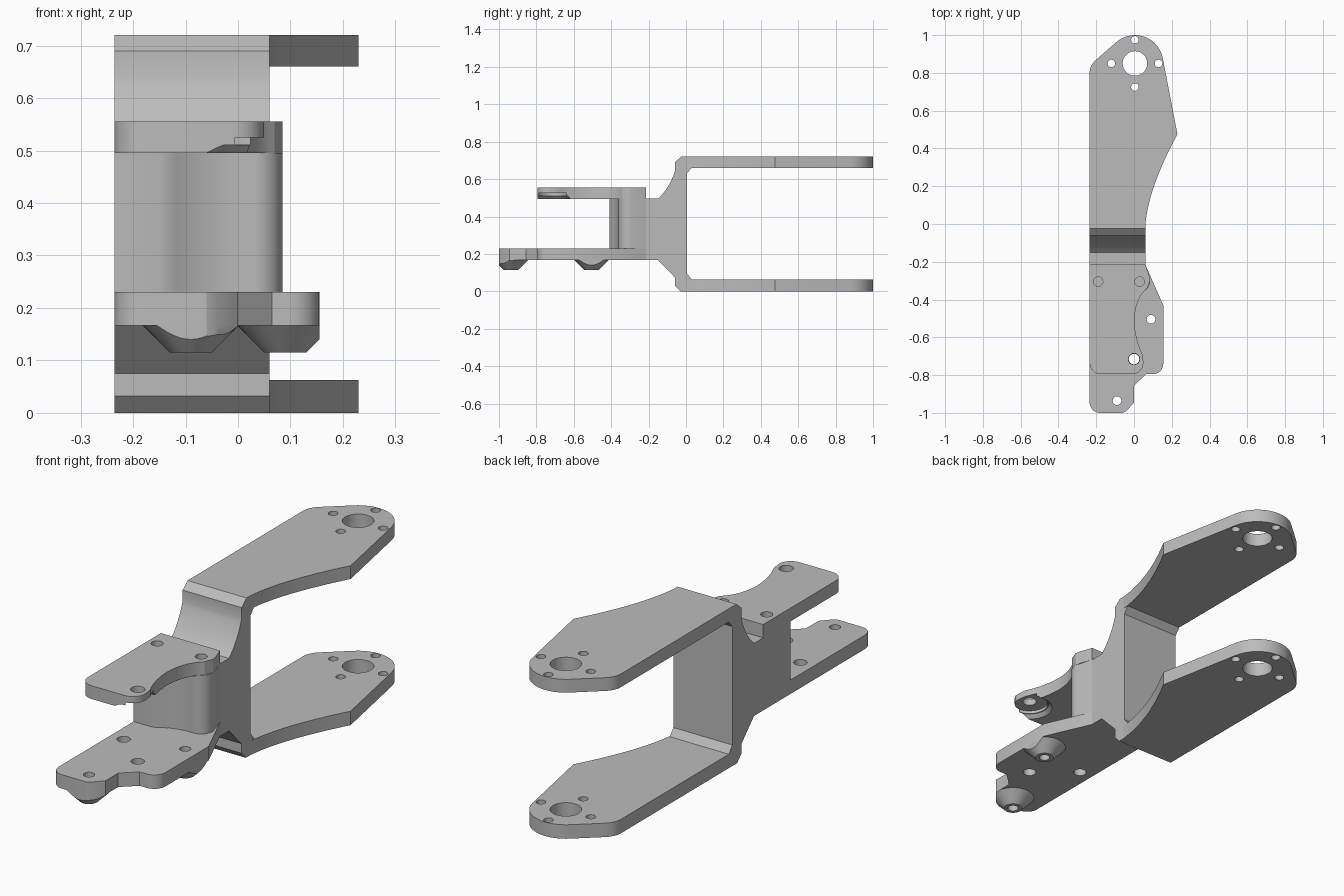
import bpy, bmesh, math
from mathutils import Vector, Matrix

old = bpy.data.objects.get("Cube")
if old:
    bpy.data.objects.remove(old, do_unlink=True)

grey = bpy.data.materials.new("plain grey")
grey.use_nodes = True
grey.diffuse_color = (0.5, 0.5, 0.5, 1)
grey.node_tree.nodes["Principled BSDF"].inputs["Base Color"].default_value = (0.5, 0.5, 0.5, 1)

LEFT, RIGHT = -0.235, 0.06


def make(name, bm):
    bmesh.ops.recalc_face_normals(bm, faces=bm.faces)
    mesh = bpy.data.meshes.new(name)
    bm.to_mesh(mesh)
    bm.free()
    mesh.materials.append(grey)
    ob = bpy.data.objects.new(name, mesh)
    bpy.context.collection.objects.link(ob)
    return ob


def prism(name, outline, low, high, sideways=False):
    """Extrude an outline along z, or a (y, z) outline along x."""
    bm = bmesh.new()
    place = (lambda a, b: (low, a, b)) if sideways else (lambda a, b: (a, b, low))
    face = bm.faces.new([bm.verts.new(place(a, b)) for a, b in outline])
    out = bmesh.ops.extrude_face_region(bm, geom=[face])
    move = Vector((high - low, 0, 0) if sideways else (0, 0, high - low))
    bmesh.ops.translate(bm, vec=move, verts=[v for v in out["geom"] if isinstance(v, bmesh.types.BMVert)])
    return make(name, bm)


def cone(name, spot, low, high, r_low, r_high):
    bm = bmesh.new()
    bmesh.ops.create_cone(bm, cap_ends=True, segments=40, radius1=r_low, radius2=r_high,
                          depth=high - low,
                          matrix=Matrix.Translation((spot[0], spot[1], (low + high) / 2)))
    return make(name, bm)


def combine(ob, tool, operation="DIFFERENCE", keep=False):
    tool.hide_render = True
    mod = ob.modifiers.new("cut", "BOOLEAN")
    mod.object, mod.operation, mod.solver = tool, operation, "EXACT"
    bpy.context.view_layer.objects.active = ob
    bpy.ops.object.modifier_apply(modifier=mod.name)
    if not keep:
        bpy.data.objects.remove(tool, do_unlink=True)


def drill(ob, spots, radius, low=-0.1, high=0.9):
    for spot in spots:
        combine(ob, cone("drill", spot, low, high, radius, radius))


def bend(a, b, c, n=10):
    """Quadratic curve from a to c pulled towards b."""
    return [tuple((1 - t) ** 2 * p + 2 * t * (1 - t) * q + t * t * r for p, q, r in zip(a, b, c))
            for t in (i / n for i in range(n + 1))]


def arc(cx, cy, r, start, end, n=14):
    angles = [math.radians(start + (end - start) * i / n) for i in range(n + 1)]
    return [(cx + r * math.cos(t), cy + r * math.sin(t)) for t in angles]


# Upright web with stepped front and chamfered inner corners
web = ([(-0.03, 0), (0, 0), (0, 0.03), (0.03, 0.063), (0.005, 0.095),
        (0.005, 0.63), (0.03, 0.66), (0, 0.69), (0, 0.72), (-0.025, 0.72), (-0.06, 0.69)]
       + bend((-0.06, 0.64), (-0.09, 0.55), (-0.15, 0.495))
       + [(-0.215, 0.495), (-0.215, 0.167), (-0.15, 0.167), (-0.06, 0.075), (-0.06, 0.032)])
body = prism("web_body", web, LEFT, RIGHT, sideways=True)

# Two identical fork arms with a bearing hole and four screw holes
arm = (bend((RIGHT, 0), (0.08, 0.2), (0.23, 0.475), 14)
       + arc(0.005, 0.85, 0.15, 12, 133)
       + bend((-0.2, 0.87), (LEFT, 0.84), (LEFT, 0.8), 6) + [(LEFT, 0)])
arms = []
for name, low, high in (("lower_arm", 0, 0.063), ("upper_arm", 0.66, 0.72)):
    ob = prism(name, arm, low, high)
    drill(ob, [(0.005, 0.85)], 0.065)
    drill(ob, [(0.005 + dx, 0.85 + dy) for dx, dy in
               ((0.125, 0), (-0.125, 0), (0, 0.125), (0, -0.125))], 0.02)
    arms.append(ob)

# Column between the two front plates, with a round screw boss
boss_side = arc(0.03, -0.305, 0.055, -90, 10)
column_outline = ([(LEFT, -0.215), (LEFT, -0.41), (-0.15, -0.41)]
                  + bend((-0.13, -0.405), (-0.06, -0.36), (0.01, -0.36))
                  + boss_side + [(RIGHT, -0.215)])
column = prism("column", column_outline, 0.23, 0.495)

# Upper front plate with a scooped side
upper_outline = ([(LEFT, -0.215)] + arc(-0.175, -0.735, 0.06, 180, 270, 8)
                 + arc(-0.01, -0.735, 0.06, -90, 10, 8)
                 + bend((0.045, -0.69), (0.005, -0.61), (0.002, -0.51))
                 + bend((0.002, -0.5), (0.01, -0.39), (0.07, -0.34))
                 + [(0.085, -0.3), (0.08, -0.27), (RIGHT, -0.215)])
upper = prism("upper_plate", upper_outline, 0.495, 0.555)
mount = (0, -0.715)
combine(upper, cone("flare_cutter", mount, 0.49, 0.511, 0.105, 0.084))
combine(upper, cone("recess_cutter", mount, 0.505, 0.525, 0.08, 0.08))
drill(upper, [mount], 0.03)
blind_holes = [(-0.19, -0.305), (0.03, -0.305)]
for ob in (upper, column):
    drill(ob, blind_holes, 0.025, 0.4, 0.6)

# Lower front plate
lower_outline = ([(LEFT, -0.215)] + arc(-0.18, -0.945, 0.055, 180, 270, 8)
                 + [(-0.06, -1), (-0.04, -0.99), (0, -0.945), (0, -0.855), (0.065, -0.795)]
                 + arc(0.1, -0.74, 0.055, -90, 0, 8)
                 + [(0.155, -0.43), (RIGHT, -0.215)])
lower = prism("lower_plate", lower_outline, 0.167, 0.23)

# Tapered feet below the lower plate, trimmed to its edge
feet_spots = [(-0.09, -0.935), (0.09, -0.505)]
feet = []
for name, spot in zip(("front_foot", "side_foot"), feet_spots):
    foot = cone(name, spot, 0.115, 0.167, 0.04, 0.092)
    combine(foot, prism("trim", lower_outline, 0.1, 0.167), "INTERSECT")
    drill(foot, [spot], 0.023)
    feet.append(foot)
drill(lower, feet_spots, 0.023)
drill(lower, [mount, (-0.17, -0.573)], 0.028)

# Smooth the curved walls, keep corners crisp
bpy.ops.object.select_all(action="DESELECT")
for ob in [body, column, upper, lower] + arms + feet:
    ob.select_set(True)
bpy.context.view_layer.objects.active = body
bpy.ops.object.shade_smooth_by_angle(angle=math.radians(25))
